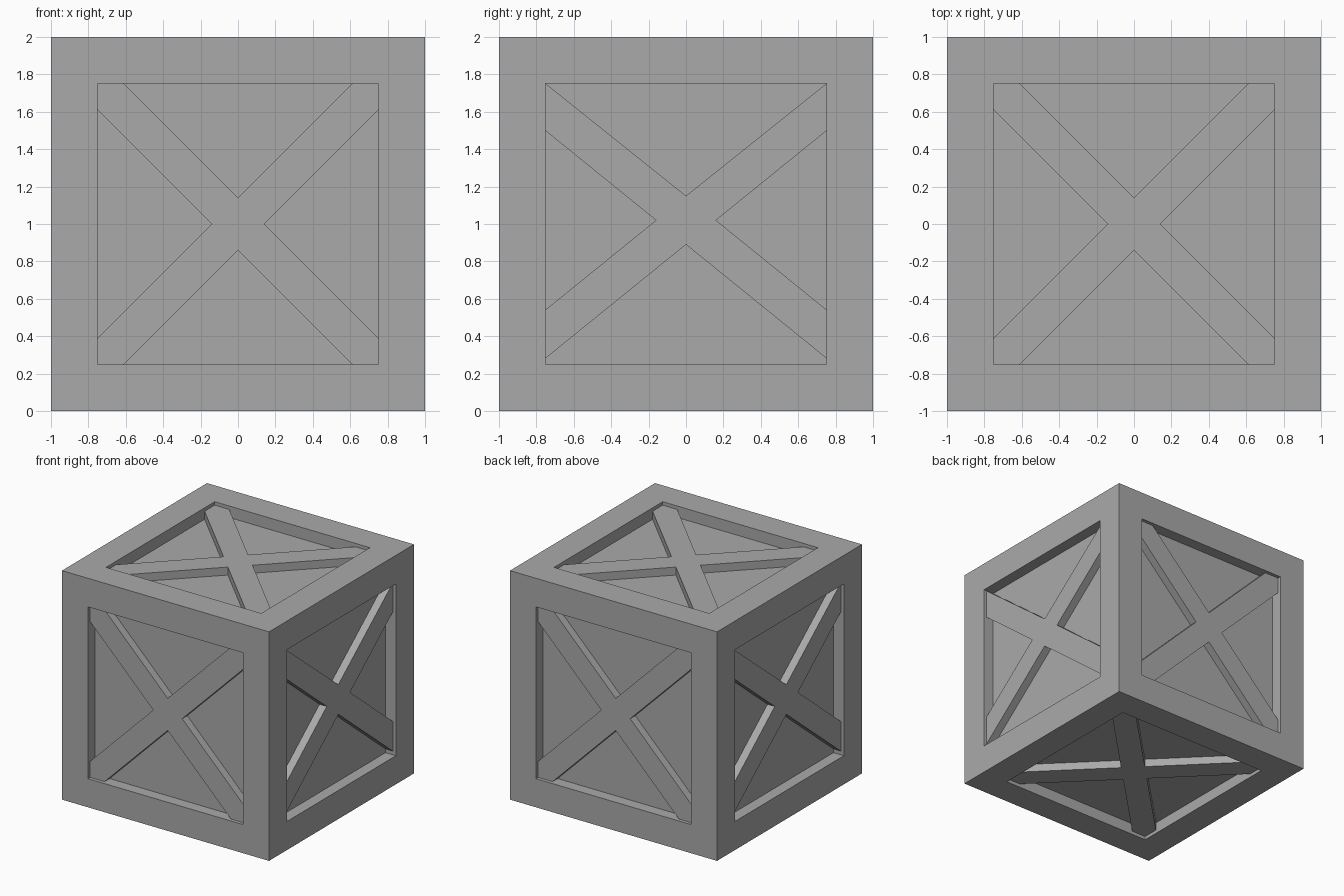
import bpy, bmesh, math
from mathutils import Matrix, Vector

if "Cube" in bpy.data.objects:
    bpy.data.objects.remove(bpy.data.objects["Cube"])

FRAME = 0.25      # width of the frame boards
PANEL = 0.10      # depth of the recessed panels
BRACE = 0.03      # depth of the brace fronts below the frame
H = 1 - FRAME     # half size of each opening

grey = bpy.data.materials.new("grey")
grey.diffuse_color = (0.4, 0.4, 0.4, 1)
grey.use_nodes = True
grey.node_tree.nodes["Principled BSDF"].inputs["Base Color"].default_value = grey.diffuse_color


def finish(bm, name):
    bmesh.ops.recalc_face_normals(bm, faces=bm.faces)
    mesh = bpy.data.meshes.new(name)
    bm.to_mesh(mesh)
    bm.free()
    mesh.materials.append(grey)
    ob = bpy.data.objects.new(name, mesh)
    bpy.context.collection.objects.link(ob)
    return ob


# crate body: a cube with a sunken panel on every side
bm = bmesh.new()
bmesh.ops.create_cube(bm, size=2, matrix=Matrix.Translation((0, 0, 1)))
for face in list(bm.faces):
    bmesh.ops.inset_region(bm, faces=[face], thickness=FRAME, use_even_offset=True)
    inner = bmesh.ops.extrude_discrete_faces(bm, faces=[face])["faces"][0]
    bmesh.ops.translate(bm, verts=inner.verts, vec=-inner.normal * PANEL)
finish(bm, "crate_body")


def mirrored(half):
    """Close an outline, given for x >= 0 from bottom to top, by mirroring it."""
    return half + [(-x, y) for x, y in reversed(half) if x > 0]


# diagonal cross with its four arms running into the corners
T = 0.14
corner_cross = mirrored([(0, -T), (H - T, -H), (H, -H), (H, T - H), (T, 0),
                         (H, H - T), (H, H), (H - T, H), (0, T)])

# flatter cross, set slightly above the middle
S, V, C = 0.81, 0.13, 0.02
flat_cross = mirrored([(0, C - V), (H, C - V - S * H), (H, C + V - S * H),
                       (V / S, C), (H, C - V + S * H), (H, H), (0, C + V)])


def brace(name, outline, right, up):
    """Stand a cross-shaped slab in an opening, on the panel."""
    right, up = Vector(right), Vector(up)
    out = right.cross(up)
    bm = bmesh.new()
    base = Vector((0, 0, 1)) + out * (1 - PANEL - 0.01)
    face = bm.faces.new([bm.verts.new(base + right * x + up * y) for x, y in outline])
    ext = bmesh.ops.extrude_face_region(bm, geom=[face])["geom"]
    bmesh.ops.translate(bm, verts=[v for v in ext if isinstance(v, bmesh.types.BMVert)],
                        vec=out * (PANEL + 0.01 - BRACE))
    finish(bm, name)


brace("front_brace", corner_cross, (1, 0, 0), (0, 0, 1))
brace("back_brace", corner_cross, (-1, 0, 0), (0, 0, 1))
brace("top_brace", corner_cross, (1, 0, 0), (0, 1, 0))
brace("bottom_brace", corner_cross, (1, 0, 0), (0, -1, 0))
brace("right_brace", flat_cross, (0, 1, 0), (0, 0, 1))
brace("left_brace", flat_cross, (0, -1, 0), (0, 0, 1))
